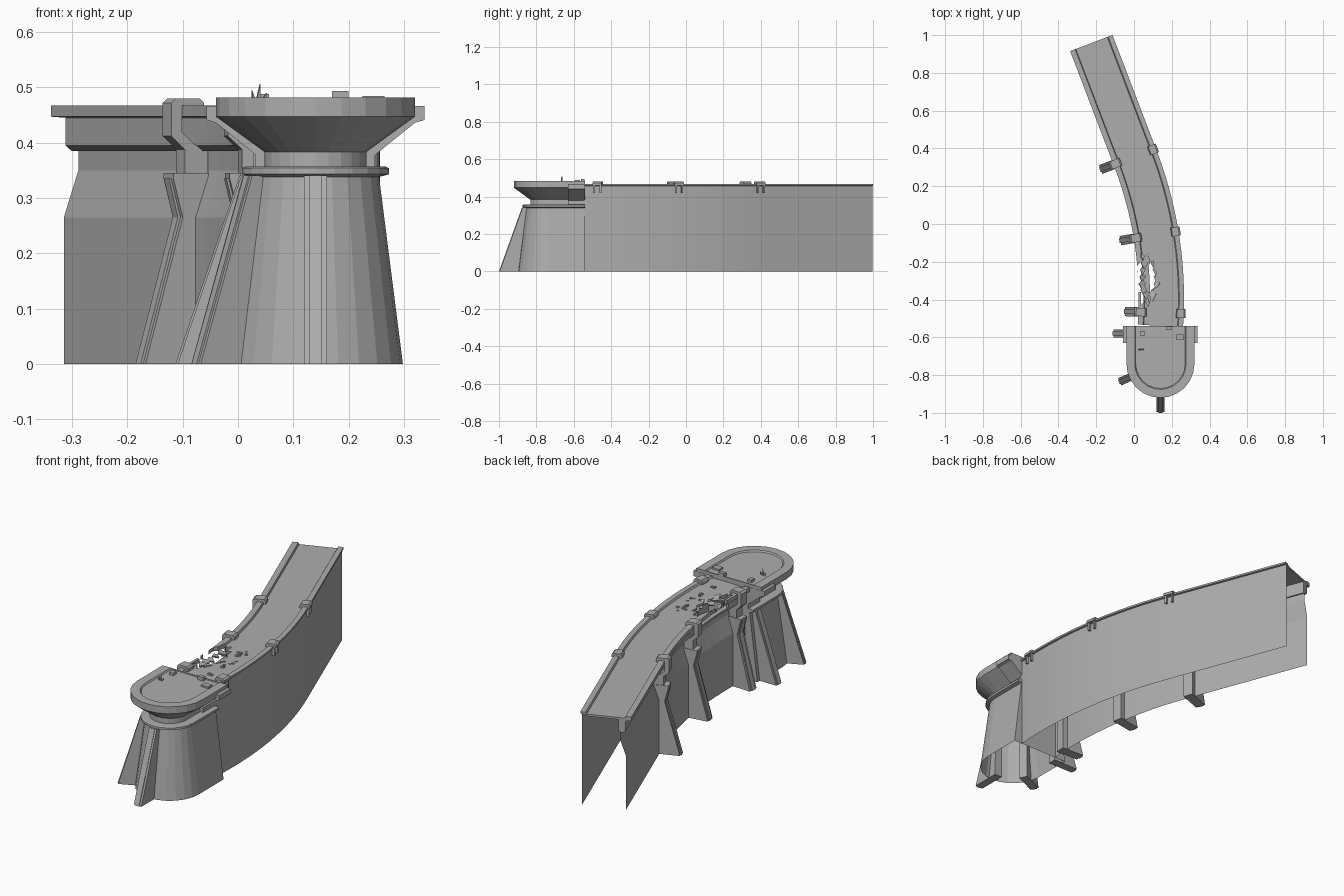
import bpy, bmesh, random
from math import sin, cos, pi, radians
from mathutils import Vector, Matrix

if "Cube" in bpy.data.objects:
    bpy.data.objects.remove(bpy.data.objects["Cube"])

random.seed(4)
LENGTH = 1.558
TX, TY, BACK = 0.14, -0.74, -0.54      # tower centre and its flat back
STONE = bpy.data.materials.new("dark_stone")
STONE.diffuse_color = (0.42, 0.42, 0.42, 1)
STONE.use_nodes = True
STONE.node_tree.nodes["Principled BSDF"].inputs["Base Color"].default_value = STONE.diffuse_color


def finish(name, bm):
    bmesh.ops.recalc_face_normals(bm, faces=bm.faces)
    me = bpy.data.meshes.new(name)
    bm.to_mesh(me)
    bm.free()
    me.materials.append(STONE)
    ob = bpy.data.objects.new(name, me)
    bpy.context.collection.objects.link(ob)
    return ob


def frame(s):
    """Point, sideways and forward directions along the wall's centre line."""
    x, y, n = 0.14, BACK, 100
    ang = lambda t: radians(-4 + 24.9 * min(t / 0.9, 1))
    for i in range(n):
        t = ang(s * (i + 0.5) / n)
        x -= sin(t) * s / n
        y += cos(t) * s / n
    t = ang(s)
    return Vector((x, y, 0)), Vector((cos(t), sin(t), 0)), Vector((-sin(t), cos(t), 0))


STATIONS = [0.9 * i / 14 for i in range(15)] + [LENGTH]


def sweep(name, profile, closed):
    """Carry a (sideways, z) profile along the wall."""
    bm = bmesh.new()
    rows = []
    for s in STATIONS:
        p, side, _ = frame(s)
        rows.append([bm.verts.new(p + side * u + Vector((0, 0, z))) for u, z in profile])
    n = len(profile)
    for a, b in zip(rows, rows[1:]):
        for i in range(n if closed else n - 1):
            j = (i + 1) % n
            bm.faces.new((a[i], a[j], b[j], b[i]))
    if closed:
        bm.faces.new(rows[0])
        bm.faces.new(rows[-1])
    return finish(name, bm)


def plate(name, outline, origin, u, width):
    """Extrude a (u, z) outline to both sides of its plane."""
    u = Vector(u).normalized()
    v = Vector((-u.y, u.x, 0)) * width / 2
    o = Vector(origin)
    bm = bmesh.new()
    a, b = [[bm.verts.new(o + u * r + Vector((0, 0, z)) + v * k) for r, z in outline] for k in (-1, 1)]
    bm.faces.new(a)
    bm.faces.new(b)
    for i in range(len(a)):
        j = (i + 1) % len(a)
        bm.faces.new((a[i], a[j], b[j], b[i]))
    return finish(name, bm)


def slab(name, pts, z0, z1, tilt=None):
    """Flat polygon with thickness, optionally tilted about its centre."""
    bm = bmesh.new()
    f = bm.faces.new([bm.verts.new((x, y, z0)) for x, y in pts])
    r = bmesh.ops.extrude_face_region(bm, geom=[f])
    bmesh.ops.translate(bm, vec=(0, 0, z1 - z0), verts=[g for g in r['geom'] if isinstance(g, bmesh.types.BMVert)])
    if tilt:
        c = sum((v.co for v in bm.verts), Vector()) / len(bm.verts)
        bmesh.ops.rotate(bm, cent=c, matrix=Matrix.Rotation(tilt[0], 3, 'X') @ Matrix.Rotation(tilt[1], 3, 'Y'), verts=bm.verts)
    return finish(name, bm)


def box(name, x, y, z, sx, sy, sz, turn=0):
    bm = bmesh.new()
    bmesh.ops.create_cube(bm, size=1, matrix=Matrix.Translation((x, y, z + sz / 2)) @ Matrix.Rotation(turn, 4, 'Z')
                          @ Matrix.Diagonal((sx, sy, sz, 1)))
    return finish(name, bm)


# Curved wall: open sheets for the two faces, solid parapet, deck and kerb
sweep("left_wall", [(-0.095, 0), (-0.095, 0.265), (-0.067, 0.35), (-0.067, 0.395)], False)
sweep("right_wall", [(0.112, 0), (0.112, 0.455)], False)
sweep("right_kerb", [(0.09, 0.452), (0.12, 0.458), (0.12, 0.467), (0.095, 0.467), (0.09, 0.458)], True)
parapet = sweep("left_parapet", [(-0.06, 0.385), (-0.08, 0.385), (-0.092, 0.395), (-0.092, 0.445), (-0.12, 0.447),
                                 (-0.12, 0.467), (-0.092, 0.467), (-0.088, 0.458), (-0.06, 0.458)], True)
deck = sweep("deck", [(-0.06, 0.448), (0.09, 0.448), (0.09, 0.458), (-0.06, 0.458)], True)

# Jagged breach through the parapet and deck
ring = []
for i in range(22):
    a = 2 * pi * i / 22
    k = random.uniform(0.9, 1.15) if i % 2 else random.uniform(0.65, 0.9)
    ring.append((0.066 + 0.06 * k * cos(a), -0.29 + 0.135 * k * sin(a)))
cutter = slab("breach_cutter", ring, 0.405, 0.55)
cutter.hide_render = True
for ob in (parapet, deck):
    m = ob.modifiers.new("breach", 'BOOLEAN')
    m.operation, m.object, m.solver = 'DIFFERENCE', cutter, 'EXACT'
    bpy.context.view_layer.objects.active = ob
    bpy.ops.object.modifier_apply(modifier=m.name)
bpy.data.objects.remove(cutter)

# Broken shards sagging into the breach
for i in range(16):
    a = 2 * pi * i / 16
    x, y = 0.083 + 0.04 * cos(a), -0.285 + 0.1 * sin(a)
    pts = [(x + random.uniform(0.014, 0.024) * cos(t), y + random.uniform(0.02, 0.036) * sin(t)) for t in (0.3, 1.6, 2.9, 4.6)]
    z = random.uniform(0.43, 0.452)
    slab("shard", pts, z, z + 0.006, (random.uniform(-0.25, 0.25), -0.45 * cos(a)))

# Tower: stadium-shaped rings lofted upward
bm = bmesh.new()
rings = []
for r, z in [(0.158, 0), (0.115, 0.338), (0.133, 0.343), (0.133, 0.354), (0.126, 0.357), (0.092, 0.357), (0.092, 0.383),
             (0.18, 0.447), (0.18, 0.482), (0.136, 0.482), (0.131, 0.475)]:
    pts = [(TX - r, BACK)] + [(TX - r * cos(pi * i / 12), TY - r * sin(pi * i / 12)) for i in range(13)] + [(TX + r, BACK)]
    rings.append([bm.verts.new((x, y, z)) for x, y in pts])
for a, b in zip(rings, rings[1:]):
    for i in range(len(a)):
        j = (i + 1) % len(a)
        bm.faces.new((a[i], a[j], b[j], b[i]))
bm.faces.new(rings[-1])
finish("tower", bm)

# Flared shoulders where the tower meets the wall
for sx in (-1, 1):
    plate("tower_shoulder", [(0.08, 0.357), (0.108, 0.357), (0.108, 0.378), (0.18, 0.436), (0.197, 0.441),
                             (0.197, 0.466), (0.08, 0.466)], (TX, -0.585, 0), (sx, 0, 0), 0.092)

# Tower buttresses, each with a narrow raised rib
for oy, d, foot in ((TY, (0, -1, 0), 0.26), (TY, (-0.215, -0.095, 0), 0.24), (-0.58, (-1, 0, 0), 0.253)):
    o = (TX, oy, 0)
    plate("tower_buttress", [(0.11, 0), (foot - 0.004, 0), (0.134, 0.341), (0.105, 0.341)], o, d, 0.042)
    plate("buttress_rib", [(0.12, 0), (foot, 0), (0.137, 0.341), (0.11, 0.341)], o, d, 0.022)

# Wall buttresses with hooked clamps on the left, small clamps on the right
for s in (0.07, 0.485, 0.915):
    p, side, fwd = frame(s)
    plate("wall_buttress", [(0.07, 0), (0.192, 0), (0.12, 0.265), (0.138, 0.335), (0.138, 0.345), (0.07, 0.345)], p, -side, 0.05)
    plate("buttress_rail", [(0.1, 0), (0.197, 0), (0.125, 0.265), (0.142, 0.335), (0.1, 0.335)], p, -side, 0.026)
    plate("left_clamp", [(0.07, 0.345), (0.115, 0.345), (0.115, 0.388), (0.141, 0.412), (0.141, 0.472), (0.132, 0.48),
                         (0.086, 0.48), (0.078, 0.472), (0.078, 0.455), (0.09, 0.455), (0.12, 0.45), (0.12, 0.418),
                         (0.095, 0.396), (0.07, 0.396)], p, -side, 0.044)
    plate("right_clamp", [(0.08, 0.452), (0.129, 0.46), (0.129, 0.472), (0.121, 0.479), (0.085, 0.479), (0.08, 0.47)], p, side, 0.048)
    for k in (-0.017, 0.017):
        plate("clamp_leg", [(0.108, 0.42), (0.124, 0.42), (0.124, 0.462), (0.108, 0.462)], p + fwd * k, side, 0.009)

# Debris on the wall deck and on the tower
for i in range(16):
    w = random.uniform(0.007, 0.016)
    box("rubble", random.uniform(0.13, 0.19), random.uniform(-0.46, -0.15), 0.456, w, w * 0.8, random.uniform(0.004, 0.01), random.uniform(0, 0.3))
box("tower_block", 0.045, -0.58, 0.474, 0.022, 0.026, 0.014)
box("tower_block", 0.185, -0.552, 0.474, 0.03, 0.02, 0.019)
box("tower_block", 0.245, -0.6, 0.474, 0.04, 0.03, 0.01)
for dx, h, lean in ((0, 0.032, 0.004), (-0.007, 0.02, -0.004), (0.008, 0.016, 0.008)):
    plate("tower_splinter", [(-0.004, 0.474), (0.004, 0.474), (lean, 0.474 + h)], (0.036 + dx, -0.665, 0), (1, 0.3, 0), 0.006)
